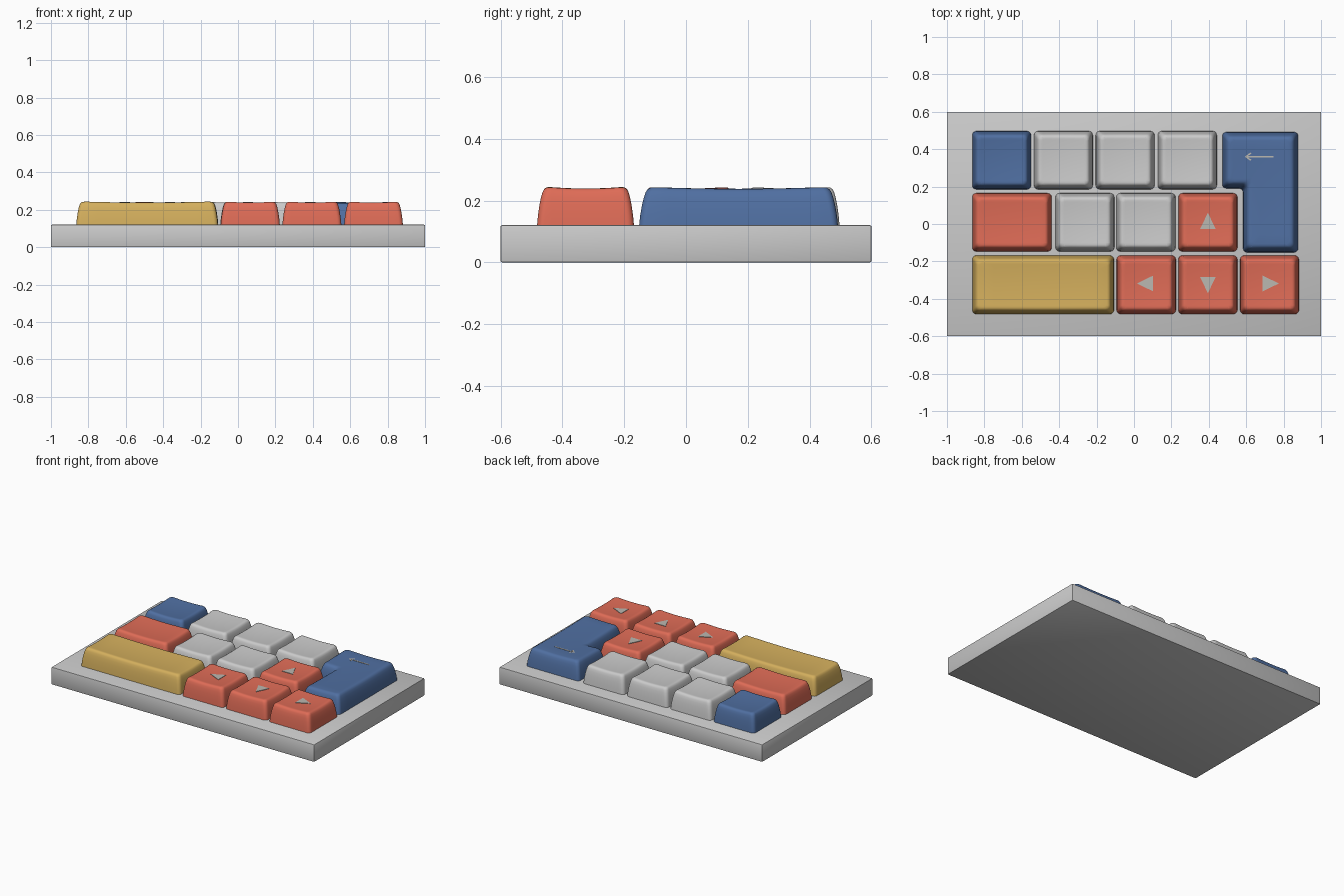
import bpy, bmesh, math
from mathutils import Vector

if "Cube" in bpy.data.objects:
    bpy.data.objects.remove(bpy.data.objects["Cube"])


def material(name, rgb):
    m = bpy.data.materials.new(name)
    m.diffuse_color = (*rgb, 1)
    m.use_nodes = True
    m.node_tree.nodes["Principled BSDF"].inputs["Base Color"].default_value = m.diffuse_color
    return m


BLUE = material("blue", (0.08, 0.16, 0.36))
RED = material("red", (0.74, 0.15, 0.095))
YELLOW = material("yellow", (0.66, 0.43, 0.11))
LEGEND = material("pale_grey", (0.5, 0.48, 0.44))


def finish(bm, name, mat=None):
    bmesh.ops.recalc_face_normals(bm, faces=bm.faces)
    me = bpy.data.meshes.new(name)
    bm.to_mesh(me)
    bm.free()
    ob = bpy.data.objects.new(name, me)
    bpy.context.collection.objects.link(ob)
    if mat:
        me.materials.append(mat)
    return ob


def outline(corners, inset, r, steps=5):
    """Inset a right-angled anticlockwise outline and round its corners."""
    pts = []
    n = len(corners)
    for i in range(n):
        p = Vector(corners[i])
        d1 = (p - Vector(corners[i - 1])).normalized()
        d2 = (Vector(corners[(i + 1) % n]) - p).normalized()
        p = p + inset * (Vector((-d1.y, d1.x)) + Vector((-d2.y, d2.x)))
        c = p + r * (d2 - d1)
        for k in range(steps + 1):
            t = math.pi / 2 * k / steps
            pts.append(c - d2 * r * math.cos(t) + d1 * r * math.sin(t))
    return pts


# Side profile of a keycap: inset, height
PROFILE = [(0, 0.115), (0.003, 0.15), (0.008, 0.185), (0.013, 0.21), (0.018, 0.227),
           (0.023, 0.237), (0.03, 0.243), (0.038, 0.245)]


def keycap(name, corners, mat=None, taper=1.0, dish=0.012):
    bm = bmesh.new()
    rings = [[bm.verts.new((p.x, p.y, z)) for p in outline(corners, a * taper, 0.022)]
             for a, z in PROFILE]
    n = len(rings[0])
    for lo, hi in zip(rings, rings[1:]):
        for i in range(n):
            j = (i + 1) % n
            bm.faces.new((lo[i], lo[j], hi[j], hi[i]))
    bm.faces.new(rings[-1])
    bm.faces.new(rings[0][::-1])
    # slice so that the top can be scooped
    xs, ys = [c[0] for c in corners], [c[1] for c in corners]
    cx, cy = (min(xs) + max(xs)) / 2, (min(ys) + max(ys)) / 2
    hx, hy = (max(xs) - min(xs)) / 2, (max(ys) - min(ys)) / 2
    for k in range(-3, 4):
        for co, no in (((cx + hx * k / 4.3, 0, 0), (1, 0, 0)),
                       ((0, cy + hy * k / 4.3, 0), (0, 1, 0))):
            bmesh.ops.bisect_plane(bm, geom=bm.verts[:] + bm.edges[:] + bm.faces[:],
                                   plane_co=co, plane_no=no, dist=1e-5)
    for v in bm.verts:
        f = max(0, (v.co.z - 0.2) / 0.045)
        u, w = (v.co.x - cx) / (hx - 0.03), (v.co.y - cy) / (hy - 0.03)
        v.co.z -= f * dish * max(0, 1 - (u * u + w * w) / 2)
    return finish(bm, name, mat)


def rect(x0, x1, y0, y1):
    return [(x0, y0), (x1, y0), (x1, y1), (x0, y1)]


def plate(name, pts, z0, z1):
    """Thin raised symbol."""
    bm = bmesh.new()
    f = bm.faces.new([bm.verts.new((x, y, z0)) for x, y in pts])
    ext = bmesh.ops.extrude_face_region(bm, geom=[f])
    for v in ext["geom"]:
        if isinstance(v, bmesh.types.BMVert):
            v.co.z = z1
    return finish(bm, name, LEGEND)


# Base slab
bm = bmesh.new()
bmesh.ops.create_cube(bm, size=1)
for v in bm.verts:
    v.co = (v.co.x * 2, v.co.y * 1.2, (v.co.z + 0.5) * 0.12)
bmesh.ops.bevel(bm, geom=bm.edges[:], offset=0.005, segments=2, affect='EDGES', profile=0.5)
finish(bm, "base")

# Rectangular keys, row by row: name, x range, colour
ROWS = [
    ((0.185, 0.497), [("escape_key", -0.865, -0.55, BLUE), ("top_key_a", -0.535, -0.22, None),
                      ("top_key_b", -0.205, 0.11, None), ("top_key_c", 0.127, 0.443, None)]),
    ((-0.147, 0.165), [("tab_key", -0.865, -0.44, RED), ("middle_key_a", -0.42, -0.105, None),
                       ("middle_key_b", -0.095, 0.222, None), ("up_key", 0.237, 0.553, RED)]),
    ((-0.482, -0.168), [("shift_key", -0.865, -0.107, YELLOW), ("left_key", -0.093, 0.224, RED),
                        ("down_key", 0.237, 0.553, RED), ("right_key", 0.567, 0.882, RED)]),
]
for (y0, y1), keys in ROWS:
    for name, x0, x1, mat in keys:
        keycap(name, rect(x0, x1, y0, y1), mat)

# L-shaped enter key
keycap("enter_key", [(0.583, -0.152), (0.878, -0.152), (0.878, 0.492), (0.472, 0.492),
                     (0.472, 0.19), (0.583, 0.19)], BLUE, taper=1.2)

# Triangular symbols on the direction keys
for name, x, y, ang in (("up_symbol", 0.395, 0.015, 90), ("left_symbol", 0.06, -0.318, 180),
                        ("down_symbol", 0.395, -0.325, 270), ("right_symbol", 0.73, -0.318, 0)):
    a = math.radians(ang)
    tri = [(0.045, 0), (-0.042, 0.042), (-0.042, -0.042)]
    plate(name, [(x + p * math.cos(a) - q * math.sin(a), y + p * math.sin(a) + q * math.cos(a))
                 for p, q in tri], 0.225, 0.2365)

# Thin arrow symbol on the enter key
half = [(0.622, 0.022), (0.628, 0.016), (0.609, 0.004), (0.745, 0.004)]
plate("enter_symbol", [(0.592, 0.36)] + [(x, 0.36 + d) for x, d in half]
      + [(x, 0.36 - d) for x, d in reversed(half)], 0.225, 0.238)

# Smooth shading with crisp edges kept
bpy.ops.object.select_all(action='SELECT')
bpy.context.view_layer.objects.active = bpy.data.objects["base"]
bpy.ops.object.shade_smooth_by_angle(angle=math.radians(35))
